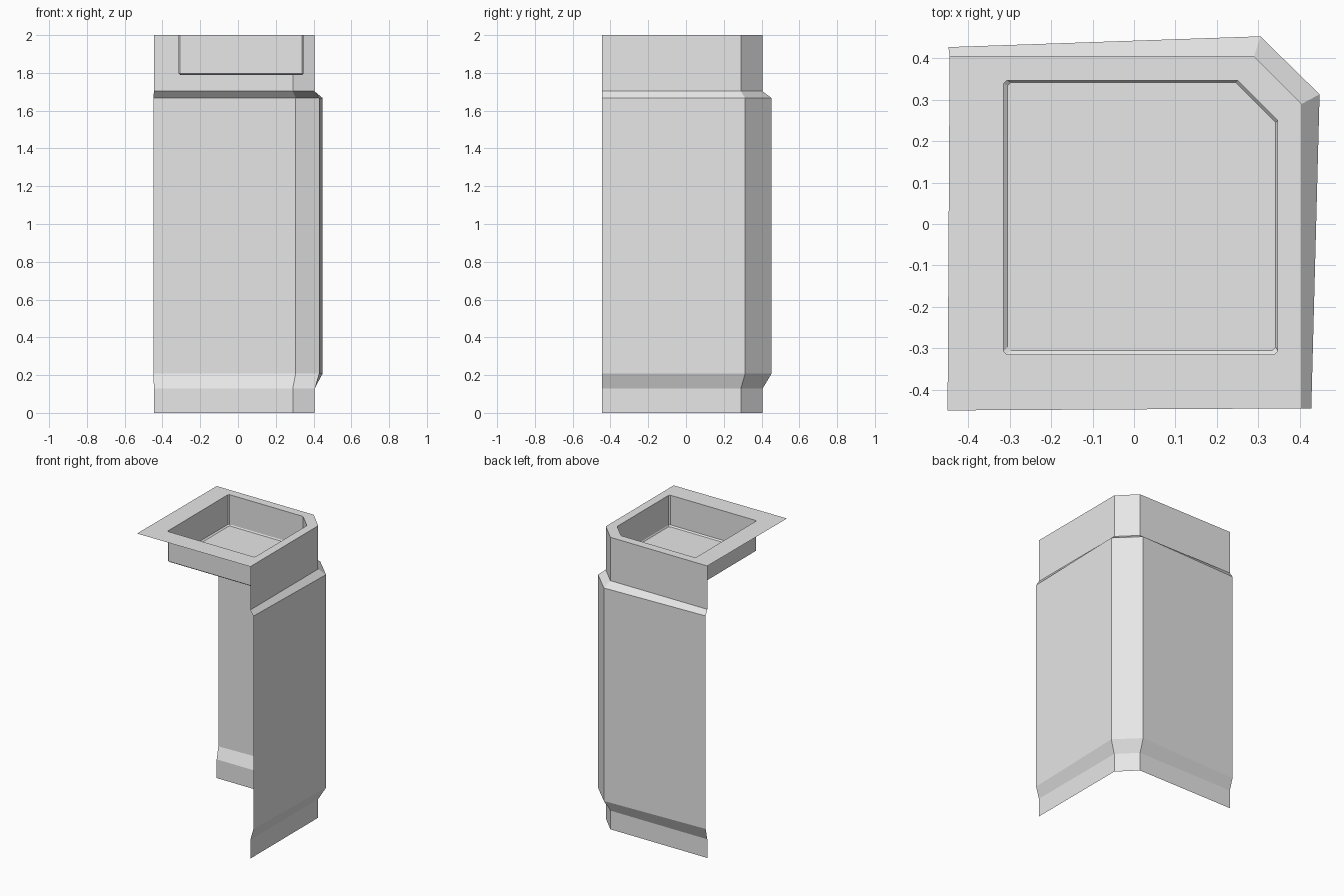
import bpy
import bmesh

if "Cube" in bpy.data.objects:
    bpy.data.objects.remove(bpy.data.objects["Cube"], do_unlink=True)

grey = bpy.data.materials.new("plain grey")
grey.use_nodes = True
grey.diffuse_color = (0.8, 0.8, 0.8, 1)
grey.node_tree.nodes["Principled BSDF"].inputs["Base Color"].default_value = (0.8, 0.8, 0.8, 1)


def finish(bm, name):
    mesh = bpy.data.meshes.new(name)
    bm.to_mesh(mesh)
    bm.free()
    mesh.materials.append(grey)
    obj = bpy.data.objects.new(name, mesh)
    bpy.context.collection.objects.link(obj)


def ring(bm, points, z):
    return [bm.verts.new((x, y, z)) for x, y in points]


def bridge(bm, low, high, closed=False):
    n = len(low)
    for i in range(n if closed else n - 1):
        j = (i + 1) % n
        bm.faces.new((low[i], low[j], high[j], high[i]))


# Plan outlines of the two walls, right front end to left back end
neck = [(0.405, -0.445), (0.405, 0.29), (0.29, 0.405), (-0.445, 0.405)]
body = [(0.428, -0.445), (0.448, 0.313), (0.305, 0.453), (-0.448, 0.427)]

# Open corner wall: foot, flared body, shoulder and neck
bm = bmesh.new()
levels = [(neck, 0), (neck, 0.128), (body, 0.208), (body, 1.667), (neck, 1.703), (neck, 2)]
rings = [ring(bm, pts, z) for pts, z in levels]
for low, high in zip(rings, rings[1:]):
    bridge(bm, low, high)
finish(bm, "corner_wall")


def basin_outline(inset):
    """Square with one large and three small cut corners, anticlockwise."""
    lo, hi, small, big = -0.315 + inset, 0.347 - inset * 0.5, 0.008, 0.097
    return [(lo + small, lo), (hi - small, lo), (hi, lo + small), (hi, hi - big),
            (hi - big, hi), (lo + small, hi), (lo, hi - small), (lo, lo + small)]


# Flat top around the basin opening
bm = bmesh.new()
edges = []
for points in (neck + [(-0.45, -0.45)], basin_outline(0)):
    loop = ring(bm, points, 2)
    edges += [bm.edges.new((a, b)) for a, b in zip(loop, loop[1:] + loop[:1])]
bmesh.ops.triangle_fill(bm, edges=edges, use_beauty=True, normal=(0, 0, 1))
for face in bm.faces:
    face.normal_update()
    if face.normal.z < 0:
        face.normal_flip()
finish(bm, "top_plate")

# Sunken basin with a bevelled floor edge
bm = bmesh.new()
rim = ring(bm, basin_outline(0), 2)
base = ring(bm, basin_outline(0), 1.797)
floor = ring(bm, basin_outline(0.01), 1.789)
bridge(bm, rim, base, closed=True)
bridge(bm, base, floor, closed=True)
bm.faces.new(floor)
finish(bm, "sunken_basin")
